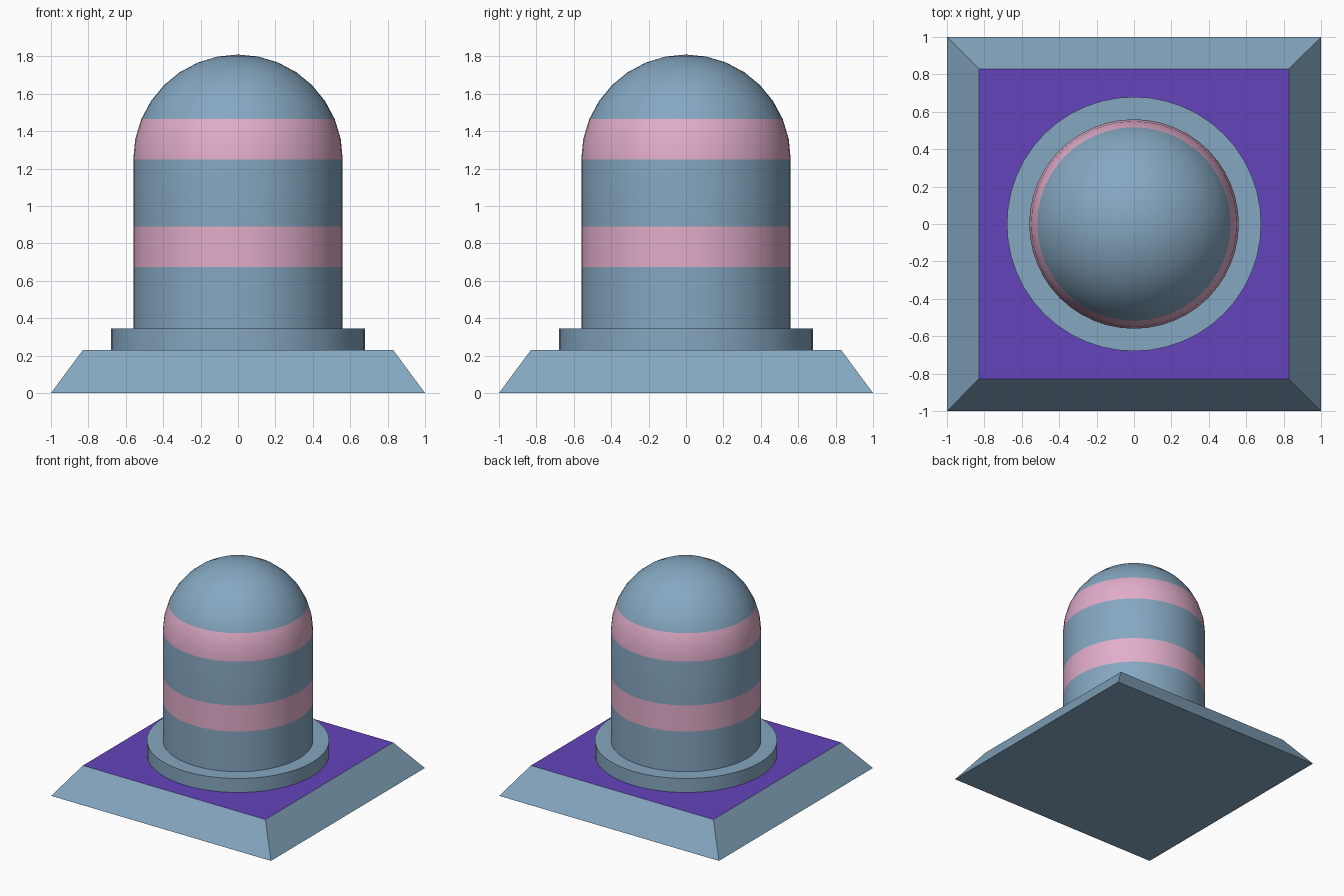
import bpy, bmesh, math

cube = bpy.data.objects.get("Cube")
if cube:
    bpy.data.objects.remove(cube, do_unlink=True)


def make_material(name, rgb):
    mat = bpy.data.materials.new(name)
    mat.use_nodes = True
    mat.diffuse_color = (*rgb, 1)
    mat.node_tree.nodes["Principled BSDF"].inputs["Base Color"].default_value = (*rgb, 1)
    return mat


BLUE = make_material("steel blue", (0.235, 0.386, 0.53))
PINK = make_material("soft pink", (0.76, 0.42, 0.59))
PURPLE = make_material("deep purple", (0.127, 0.058, 0.50))
SEGMENTS = 48


def finish(bm, name, materials, smooth):
    bmesh.ops.recalc_face_normals(bm, faces=bm.faces)
    mesh = bpy.data.meshes.new(name)
    bm.to_mesh(mesh)
    bm.free()
    for mat in materials:
        mesh.materials.append(mat)
    obj = bpy.data.objects.new(name, mesh)
    bpy.context.collection.objects.link(obj)
    if smooth:
        bpy.ops.object.select_all(action='DESELECT')
        obj.select_set(True)
        bpy.context.view_layer.objects.active = obj
        bpy.ops.object.shade_smooth_by_angle(angle=math.radians(30))
    return obj


def lathe(name, profile, materials, is_second=lambda z: False):
    """Spin (radius, z) points around the z axis."""
    bm = bmesh.new()
    verts = [bm.verts.new((r, 0, z)) for r, z in profile]
    edges = [bm.edges.new(pair) for pair in zip(verts, verts[1:])]
    bmesh.ops.spin(bm, geom=verts + edges, cent=(0, 0, 0), axis=(0, 0, 1),
                   angle=math.tau, steps=SEGMENTS, use_merge=True)
    bmesh.ops.remove_doubles(bm, verts=bm.verts, dist=0.0001)
    for face in bm.faces:
        face.material_index = int(is_second(face.calc_center_median().z))
    return finish(bm, name, materials, True)


# Tapered square plinth with a purple top
bm = bmesh.new()
bmesh.ops.create_cube(bm, size=2)
for v in bm.verts:
    if v.co.z > 0:
        v.co = (v.co.x * 0.83, v.co.y * 0.83, 0.23)
    else:
        v.co.z = 0
bm.normal_update()
for face in bm.faces:
    face.material_index = int(face.normal.z > 0.9)
finish(bm, "plinth", [BLUE, PURPLE], False)

# Round collar on the plinth
lathe("collar", [(0, 0.23), (0.68, 0.23), (0.68, 0.345), (0, 0.345)], [BLUE])

# Domed body with two pink bands
R, SPRING, RINGS = 0.56, 1.25, 8
body = [(0, 0.345), (R, 0.345), (R, 0.675), (R, 0.89)]
for i in range(RINGS):
    a = math.pi / 2 * i / RINGS
    body.append((R * math.cos(a), SPRING + R * math.sin(a)))
body.append((0, SPRING + R))
lathe("domed_body", body, [BLUE, PINK],
      lambda z: 0.675 < z < 0.89 or SPRING < z < 1.46)
